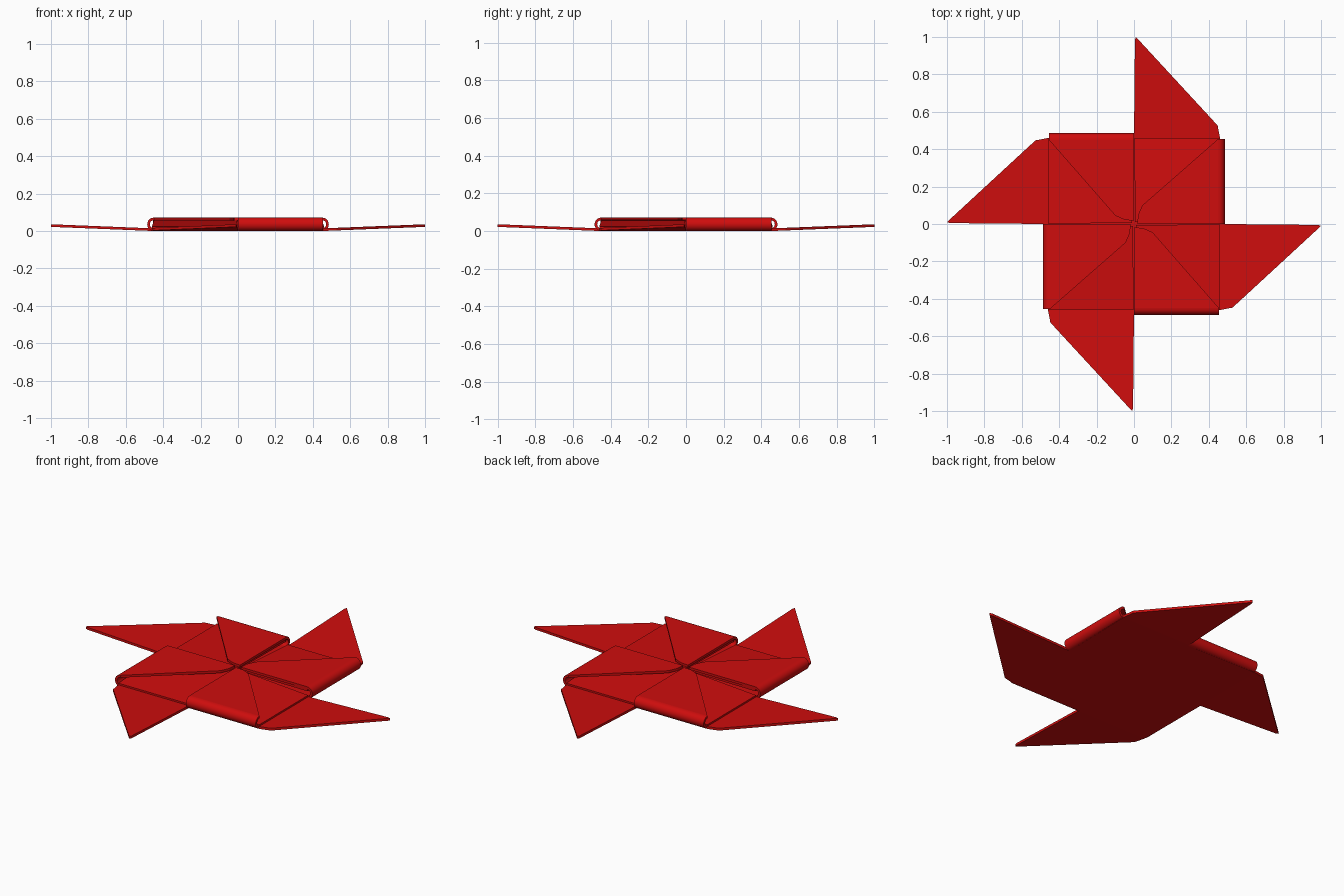
import bpy, bmesh, math
from mathutils import Matrix

if "Cube" in bpy.data.objects:
    bpy.data.objects.remove(bpy.data.objects["Cube"])

T = 0.014          # paper thickness
HALF = 0.45        # half width of the folded square
TOP = 0.071        # height of the folded stack

red = bpy.data.materials.new("red paper")
red.diffuse_color = (0.62, 0.004, 0.004, 1)
red.use_nodes = True
red.node_tree.nodes["Principled BSDF"].inputs["Base Color"].default_value = red.diffuse_color


def finish(name, bm, smooth=False):
    """Repeat one quarter four times around z and make the object."""
    src = bm.verts[:] + bm.edges[:] + bm.faces[:]
    for i in range(1, 4):
        dup = bmesh.ops.duplicate(bm, geom=src)["geom"]
        vs = [g for g in dup if isinstance(g, bmesh.types.BMVert)]
        bmesh.ops.rotate(bm, verts=vs, cent=(0, 0, 0),
                         matrix=Matrix.Rotation(i * math.pi / 2, 3, 'Z'))
    bmesh.ops.recalc_face_normals(bm, faces=bm.faces)
    me = bpy.data.meshes.new(name)
    bm.to_mesh(me)
    bm.free()
    me.materials.append(red)
    ob = bpy.data.objects.new(name, me)
    bpy.context.collection.objects.link(ob)
    if smooth:
        bpy.ops.object.select_all(action='DESELECT')
        ob.select_set(True)
        bpy.context.view_layer.objects.active = ob
        bpy.ops.object.shade_smooth_by_angle(angle=math.radians(40))


def prism(pts, offset):
    """Solid from a loop of points pushed along offset."""
    bm = bmesh.new()
    f = bm.faces.new([bm.verts.new(p) for p in pts])
    new = bmesh.ops.extrude_face_region(bm, geom=[f], use_keep_orig=True)["geom"]
    bmesh.ops.translate(bm, vec=offset,
                        verts=[g for g in new if isinstance(g, bmesh.types.BMVert)])
    return bm


def plate(name, outline, height):
    finish(name, prism([(x, y, height(x, y)) for x, y in outline], (0, 0, T)))


# flat bottom sheet
plate("bottom_sheet", [(0, 0), (HALF, 0), (0.46, 0.46), (0, 0.46)], lambda x, y: 0)

# blades, rising slightly to their tips
plate("blades", [(0, 0.46), (0.46, 0.46), (0.447, 0.527), (0.018, 0.992), (0.01, 1.0), (0.005, 0.985)],
      lambda x, y: (y - 0.46) * 0.04)

# inner sloping layer, high in the middle and low at the blade root
plate("inner_layer", [(0.005, 0.01), (HALF, 0.005), (0.46, 0.46), (0.003, 0.46)],
      lambda x, y: 0.042 - 0.032 * y / 0.46)

# top flaps, cut along the diagonal crease
plate("top_flaps", [(0.018, 0), (HALF, 0), (HALF, 0.455), (0.045, 0.1), (0.022, 0.05)],
      lambda x, y: TOP - T)

# rounded folds joining the flaps to the bottom sheet
R, N = TOP / 2, 12
angles = [math.pi * (i / N - 0.5) for i in range(N + 1)]
arc = [(HALF + r * math.cos(a), 0, R + r * math.sin(a))
       for r, seq in ((R, angles), (R - T, angles[::-1])) for a in seq]
finish("rounded_folds", prism(arc, (0, 0.455, 0)), smooth=True)
